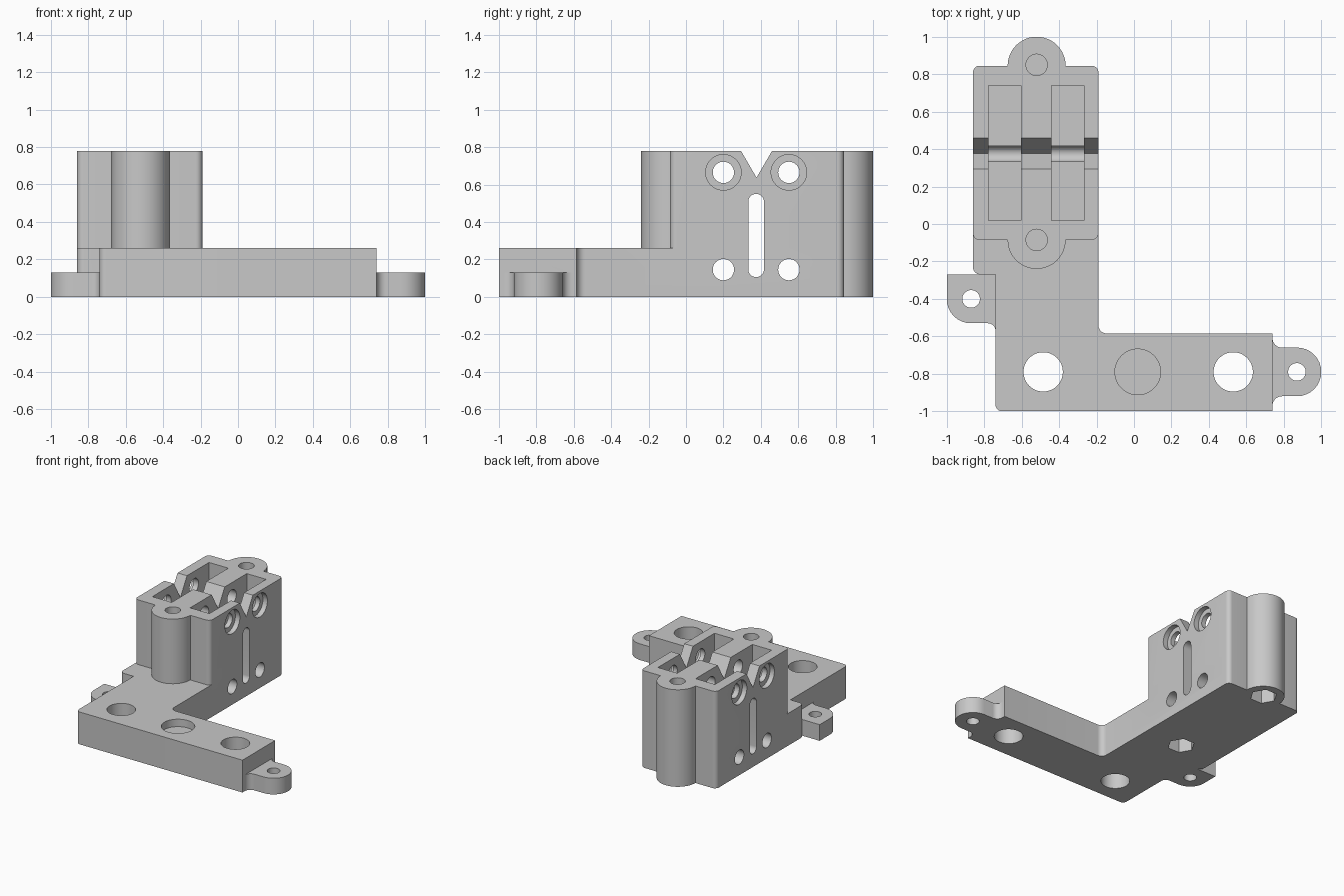
import bpy, bmesh, math
from mathutils import Vector

cube = bpy.data.objects.get("Cube")
if cube:
    bpy.data.objects.remove(cube, do_unlink=True)

grey = bpy.data.materials.new("light grey")
grey.use_nodes = True
colour = (0.58, 0.58, 0.58, 1)
grey.diffuse_color = colour
grey.node_tree.nodes["Principled BSDF"].inputs["Base Color"].default_value = colour


def rounded(corners, steps=8):
    """Outline from (a, b, radius) corners, each rounded by its radius."""
    out = []
    for i, (a, b, r) in enumerate(corners):
        p = Vector((a, b))
        if r == 0:
            out.append(p)
            continue
        d1 = (Vector(corners[i - 1][:2]) - p).normalized()
        d2 = (Vector(corners[(i + 1) % len(corners)][:2]) - p).normalized()
        half = d1.angle(d2) / 2
        centre = p + (d1 + d2).normalized() * r / math.sin(half)
        t = r / math.tan(half)
        v1 = (p + d1 * t - centre).normalized()
        v2 = (p + d2 * t - centre).normalized()
        out += [centre + v1.slerp(v2, k / steps) * r for k in range(steps + 1)]
    return out


def box(a0, a1, b0, b1, r=0):
    return rounded([(a0, b0, r), (a1, b0, r), (a1, b1, r), (a0, b1, r)])


def circle(a, b, r, sides=48):
    return [Vector((a + r * math.cos(k * math.tau / sides),
                    b + r * math.sin(k * math.tau / sides))) for k in range(sides)]


def prism(name, outline, lo, hi, axis="z"):
    """Extrude an outline along z, or a (y, z) outline along x."""
    place = (lambda p, t: (p.x, p.y, t)) if axis == "z" else (lambda p, t: (t, p.x, p.y))
    bm = bmesh.new()
    bottom = [bm.verts.new(place(p, lo)) for p in outline]
    bmesh.ops.remove_doubles(bm, verts=bottom, dist=0.0005)
    face = bm.faces.new([v for v in bottom if v.is_valid])
    ext = bmesh.ops.extrude_face_region(bm, geom=[face])
    shift = Vector(place(Vector((0, 0)), hi - lo))
    bmesh.ops.translate(bm, vec=shift, verts=[g for g in ext["geom"] if isinstance(g, bmesh.types.BMVert)])
    bmesh.ops.recalc_face_normals(bm, faces=bm.faces)
    mesh = bpy.data.meshes.new(name)
    bm.to_mesh(mesh)
    bm.free()
    mesh.materials.append(grey)
    obj = bpy.data.objects.new(name, mesh)
    bpy.context.collection.objects.link(obj)
    return obj


def combine(target, other, operation):
    bpy.context.view_layer.objects.active = target
    mod = target.modifiers.new("shape", "BOOLEAN")
    mod.operation = operation
    mod.solver = "EXACT"
    mod.object = other
    bpy.ops.object.modifier_apply(modifier=mod.name)
    bpy.data.objects.remove(other, do_unlink=True)


base_top, ear_top, tower_top = 0.26, 0.13, 0.78
mid_x, front_y, back_y, foot_y = -0.52, -0.085, 0.845, -0.79

# L-shaped base
bracket = prism("mounting_bracket", rounded([
    (-0.74, -1, 0.035), (0.74, -1, 0), (0.74, -0.585, 0), (-0.19, -0.585, 0.045),
    (-0.19, back_y, 0.035), (-0.86, back_y, 0.035), (-0.86, -0.27, 0.04), (-0.74, -0.27, 0)]),
    0, base_top)

# Block with a round boss at each end
solids = [
    prism("tower", box(-0.86, -0.19, front_y, back_y, 0.035), 0.1, tower_top),
    prism("back_boss", circle(mid_x, back_y, 0.155), 0, tower_top),
    prism("front_boss", circle(mid_x, front_y, 0.155), 0.1, tower_top),
]

# Screw ears
solids.append(prism("left_ear", rounded([
    (-0.6, -0.27, 0), (-1, -0.27, 0), (-1, -0.53, 0.128), (-0.74, -0.53, 0.04),
    (-0.74, -0.58, 0), (-0.6, -0.58, 0)]), 0, ear_top))
solids.append(prism("right_ear", rounded([
    (0.6, -0.98, 0), (0.74, -0.98, 0), (0.74, -0.92, 0.05), (1, -0.92, 0.129),
    (1, -0.66, 0.129), (0.74, -0.66, 0.05), (0.74, -0.6, 0), (0.6, -0.6, 0)]), 0, ear_top))
for solid in solids:
    combine(bracket, solid, "UNION")

# Holes in the foot and the ears
cutters = [prism("foot_hole", circle(x, foot_y, 0.105), -0.1, 0.4) for x in (-0.485, 0.53)]
cutters.append(prism("foot_recess", circle(0.02, foot_y, 0.122), 0.2, 0.4))
cutters += [prism("ear_hole", circle(x, y, 0.047), -0.1, 0.4)
            for x, y in ((-0.87, -0.4), (0.87, foot_y))]

# Boss screw holes with hexagonal nut pockets underneath
for y in (front_y, 0.85):
    cutters.append(prism("boss_hole", circle(mid_x, y, 0.057), 0.14, 0.9))
    cutters.append(prism("nut_pocket", circle(mid_x, y, 0.1, 6), -0.1, 0.12))

# Twin pockets open at the top
cutters += [prism("pocket", box(x, x + 0.172, 0.02, 0.74), base_top, 0.9)
            for x in (-0.776, -0.44)]

# Cross holes, counterbores, slot and notch
for y in (0.2, 0.55):
    for z in (0.145, 0.665):
        cutters.append(prism("cross_hole", circle(y, z, 0.057), -1.2, 0, "x"))
    for lo, hi in ((-1, -0.82), (-0.23, 0)):
        cutters.append(prism("counterbore", circle(y, 0.665, 0.095), lo, hi, "x"))
cutters.append(prism("slot", box(0.333, 0.417, 0.105, 0.55, 0.042), -1.2, 0, "x"))
cutters.append(prism("notch", rounded([
    (0.377, 0.637, 0), (0.46, tower_top, 0), (0.46, 0.9, 0),
    (0.294, 0.9, 0), (0.294, tower_top, 0)]), -1.2, 0, "x"))
for cutter in cutters:
    combine(bracket, cutter, "DIFFERENCE")

bpy.ops.object.select_all(action="DESELECT")
bracket.select_set(True)
bpy.context.view_layer.objects.active = bracket
bpy.ops.object.shade_smooth_by_angle(angle=math.radians(30))
